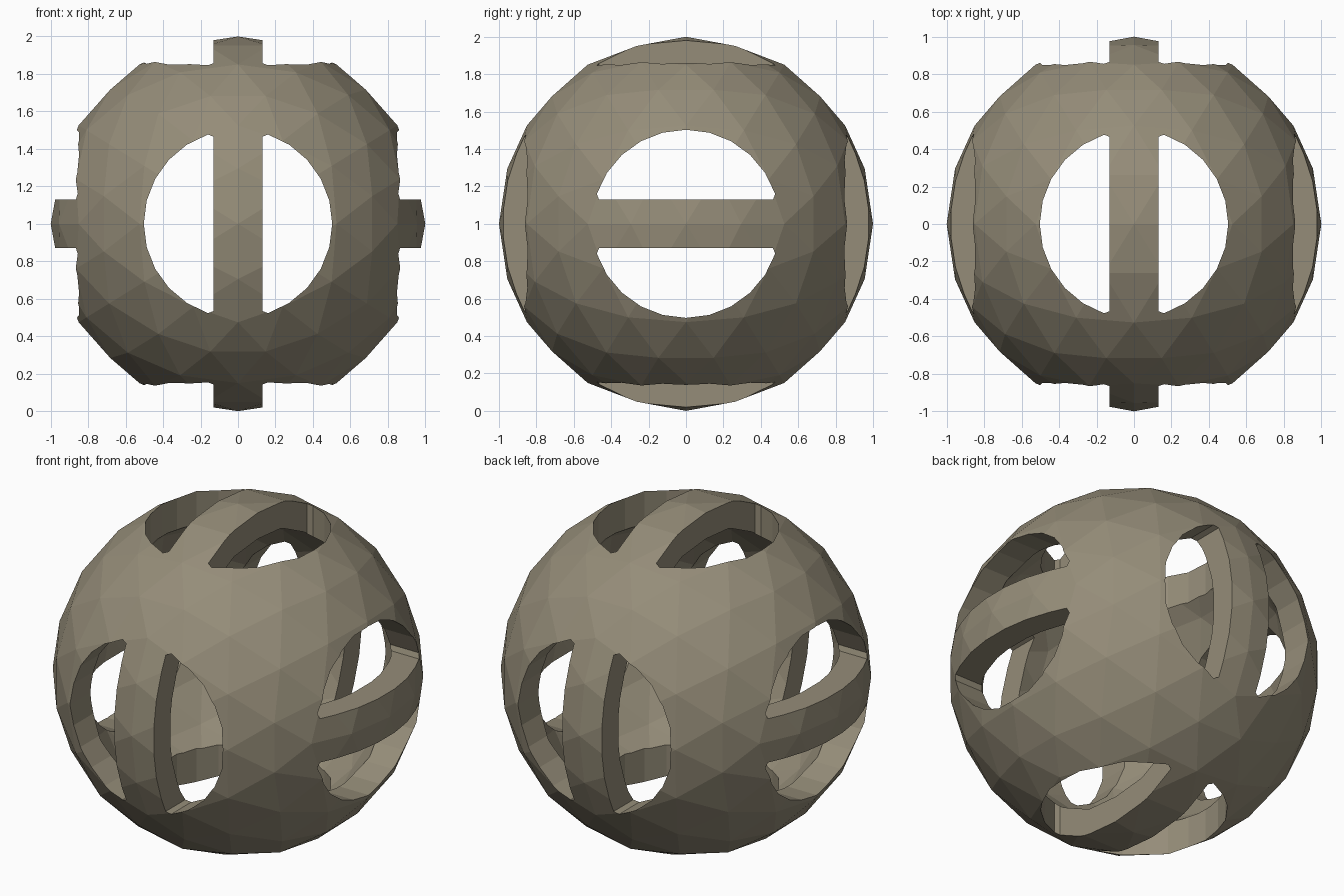
import bpy, bmesh, math
from mathutils import Matrix, Vector

if "Cube" in bpy.data.objects:
    bpy.data.objects.remove(bpy.data.objects["Cube"])

CENTRE = Vector((0, 0, 1))
OUTER, INNER, HOLE, BAR = 1.0, 0.845, 0.503, 0.13


def make_object(name, bm):
    bmesh.ops.recalc_face_normals(bm, faces=bm.faces)
    mesh = bpy.data.meshes.new(name)
    bm.to_mesh(mesh)
    bm.free()
    mesh.materials.append(olive)
    ob = bpy.data.objects.new(name, mesh)
    ob.location = CENTRE
    bpy.context.collection.objects.link(ob)
    return ob


def ball_alignment():
    # turns the ball so that a vertex lies on every axis
    bm = bmesh.new()
    bmesh.ops.create_icosphere(bm, subdivisions=1, radius=1)
    bm.verts.ensure_lookup_table()
    a = bm.verts[0]
    b = a.link_edges[0].other_vert(a)
    z = (a.co + b.co).normalized()
    x = (a.co - b.co).normalized()
    rot = Matrix((x, z.cross(x), z)).to_4x4()
    bm.free()
    return rot


def ball(name, radius):
    bm = bmesh.new()
    bmesh.ops.create_icosphere(bm, subdivisions=3, radius=radius, matrix=ball_alignment())
    return make_object(name, bm)


def half_moon(bm, u, v, n, side):
    # half-round prism pointing along n; u runs along the bar, v across it
    start = math.asin(0.16 / HOLE)
    pts = [(0.465, BAR)]
    steps = 10
    for i in range(steps + 1):
        t = start + (math.pi - 2 * start) * i / steps
        pts.append((HOLE * math.cos(t), HOLE * math.sin(t)))
    pts.append((-0.465, BAR))
    verts = [bm.verts.new(u * p + v * (q * side) + n * 0.54) for p, q in pts]
    face = bm.faces.new(verts)
    out = bmesh.ops.extrude_face_region(bm, geom=[face])
    top = [g for g in out["geom"] if isinstance(g, bmesh.types.BMVert)]
    bmesh.ops.translate(bm, verts=top, vec=n * 0.7)


# dull olive brown
olive = bpy.data.materials.new("olive_brown")
olive.diffuse_color = (0.30, 0.265, 0.19, 1)
olive.use_nodes = True
olive.node_tree.nodes["Principled BSDF"].inputs["Base Color"].default_value = olive.diffuse_color

# hollow faceted ball
shell = ball("barred_ball_shell", OUTER)
hollow = ball("hollow_cutter", INNER)

# pairs of half-moon openings on six sides, leaving a bar across each
X, Y, Z = Vector((1, 0, 0)), Vector((0, 1, 0)), Vector((0, 0, 1))
bm = bmesh.new()
for n, u, v in ((X, Y, Z), (Y, Z, X), (Z, Y, X)):
    for facing in (1, -1):
        for side in (1, -1):
            half_moon(bm, u, v, n * facing, side)
openings = make_object("opening_cutter", bm)

for cutter in (hollow, openings):
    cutter.hide_render = True
    cutter.display_type = 'WIRE'
    mod = shell.modifiers.new(cutter.name, 'BOOLEAN')
    mod.operation = 'DIFFERENCE'
    mod.solver = 'EXACT'
    mod.object = cutter

# apply the cuts and remove the cutters
bpy.context.view_layer.update()
deps = bpy.context.evaluated_depsgraph_get()
result = bpy.data.meshes.new_from_object(shell.evaluated_get(deps))
shell.modifiers.clear()
shell.data = result
for cutter in (hollow, openings):
    bpy.data.objects.remove(cutter)
